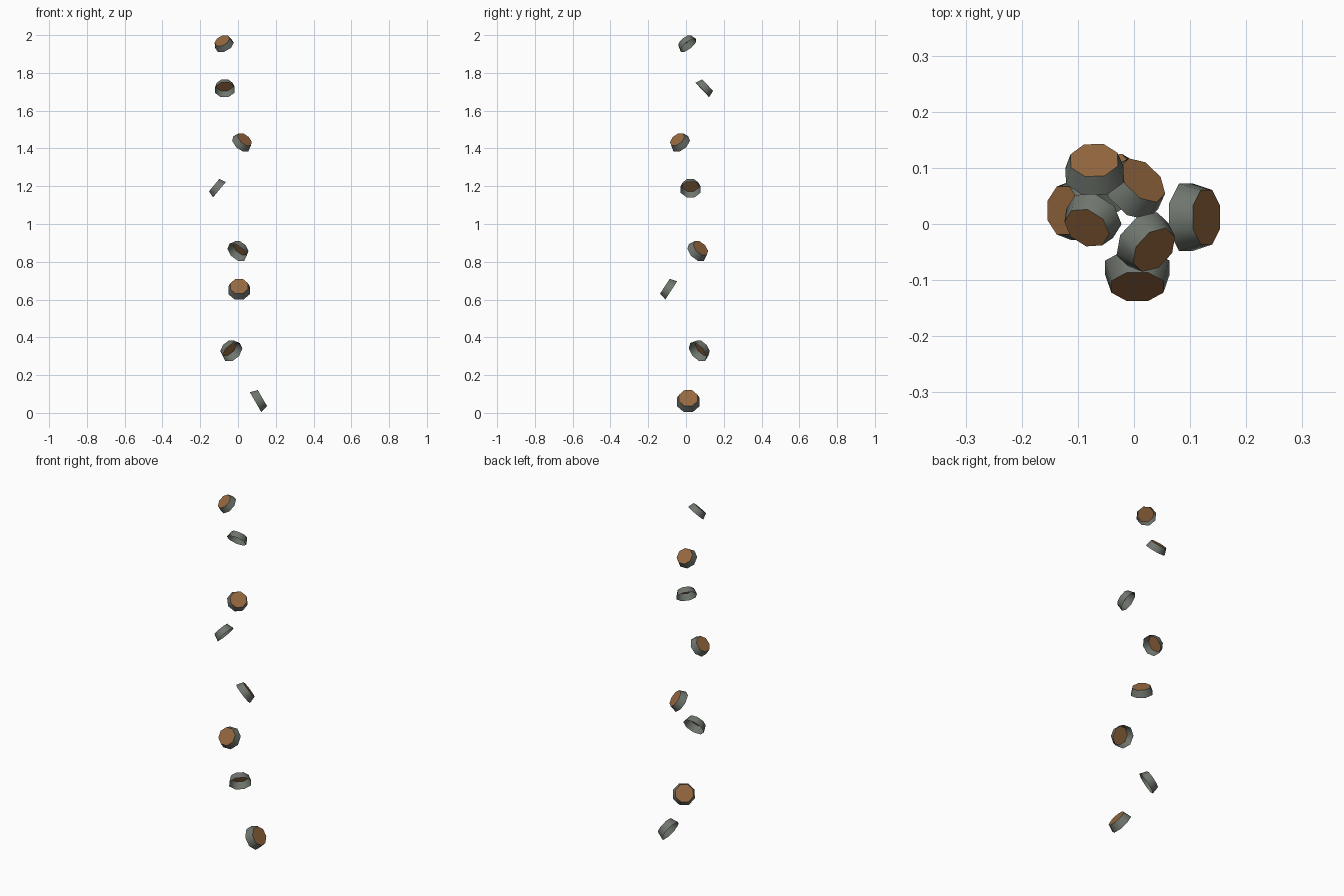
import bpy, bmesh, math
from mathutils import Vector

if "Cube" in bpy.data.objects:
    bpy.data.objects.remove(bpy.data.objects["Cube"])

SIDES = 8
TAPER = 0.81      # cut end radius / base radius
LENGTH = 0.65     # stub length / base radius


def material(name, rgb):
    m = bpy.data.materials.new(name)
    m.diffuse_color = (*rgb, 1.0)
    m.use_nodes = True
    m.node_tree.nodes["Principled BSDF"].inputs["Base Color"].default_value = m.diffuse_color
    return m


bark = material("grey_bark", (0.16, 0.18, 0.155))
wood = material("cut_wood", (0.30, 0.138, 0.05))


def branch_stub(name, center, radius, azimuth, elevation):
    """Tapered stub, open at the trunk side, capped with cut wood; placed by bounding-box centre."""
    a, e = math.radians(azimuth), math.radians(elevation)
    n = Vector((math.cos(a) * math.cos(e), math.sin(a) * math.cos(e), math.sin(e)))
    u = Vector((-math.sin(a), math.cos(a), 0))
    v = n.cross(u)

    def ring(r, h):
        pts = []
        for i in range(SIDES):
            t = 2 * math.pi * (i + 0.5) / SIDES
            pts.append(n * h + u * (r * math.cos(t)) + v * (r * math.sin(t)))
        return pts

    pts = ring(radius, 0) + ring(radius * TAPER, radius * LENGTH)
    mid = Vector([(min(p[k] for p in pts) + max(p[k] for p in pts)) / 2 for k in range(3)])
    bm = bmesh.new()
    vs = [bm.verts.new(p - mid) for p in pts]
    # bark wall
    for i in range(SIDES):
        j = (i + 1) % SIDES
        bm.faces.new((vs[i], vs[j], vs[SIDES + j], vs[SIDES + i]))
    # cut end
    bm.faces.new(vs[SIDES:]).material_index = 1
    mesh = bpy.data.meshes.new(name)
    bm.to_mesh(mesh)
    bm.free()
    mesh.materials.append(bark)
    mesh.materials.append(wood)
    ob = bpy.data.objects.new(name, mesh)
    ob.location = center
    bpy.context.collection.objects.link(ob)
    bpy.ops.object.select_all(action='DESELECT')
    ob.select_set(True)
    bpy.context.view_layer.objects.active = ob
    bpy.ops.object.shade_smooth_by_angle(angle=math.radians(55))


# stubs spiral up the trunk: centre, radius, azimuth, upward tilt
stubs = [
    ((0.108, 0.012, 0.063), 0.065, 0, 30),
    ((-0.035, 0.070, 0.328), 0.062, 130, 33),
    ((0.006, -0.092, 0.655), 0.062, 270, 33),
    ((0.000, 0.062, 0.857), 0.060, 46, 36),
    ((-0.109, 0.024, 1.190), 0.057, 180, 40),
    ((0.021, -0.032, 1.432), 0.057, 317, 40),
    ((-0.070, 0.097, 1.719), 0.056, 92, 43),
    ((-0.073, 0.007, 1.955), 0.053, 238, 46),
]
for i, s in enumerate(stubs):
    branch_stub(f"branch_stub_{i + 1}", *s)
